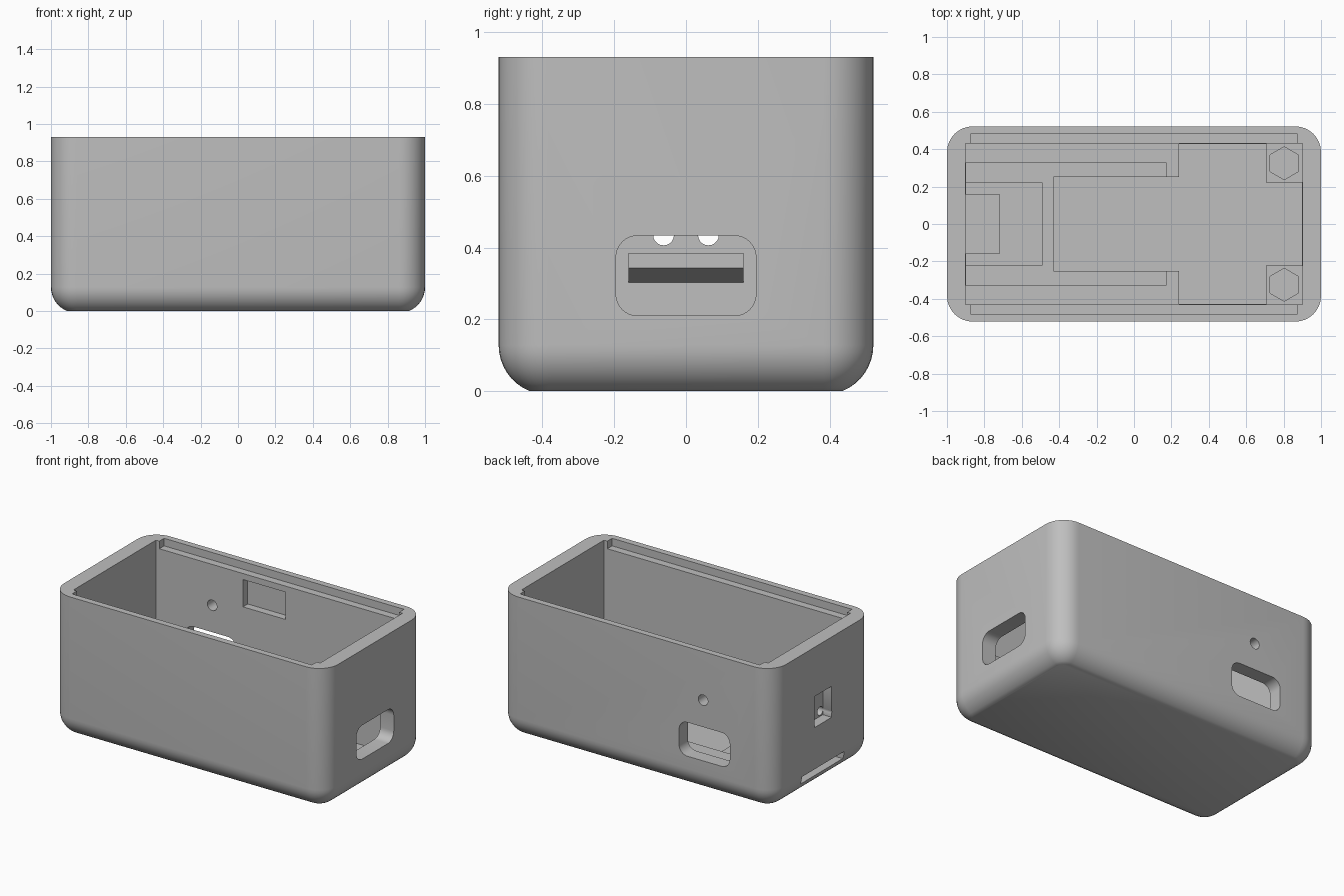
import bpy
import bmesh
from math import sin, cos, pi, radians

if "Cube" in bpy.data.objects:
    bpy.data.objects.remove(bpy.data.objects["Cube"])

grey = bpy.data.materials.new("plain grey")
grey.use_nodes = True
grey.diffuse_color = (0.52, 0.52, 0.52, 1)
grey.node_tree.nodes["Principled BSDF"].inputs["Base Color"].default_value = (0.52, 0.52, 0.52, 1)

HALF_X, HALF_Y, HEIGHT = 1.0, 0.522, 0.93
WALL_X, WALL_Y = 0.9, 0.43      # inner wall positions
TOP = HEIGHT + 0.1


def rounded(u, v, hu, hv, r=0, steps=8):
    """Outline of a rectangle with optional rounded corners."""
    signs = [(1, 1), (-1, 1), (-1, -1), (1, -1)]
    if not r:
        return [(u + a * hu, v + b * hv) for a, b in signs]
    return [(u + a * (hu - r) + r * cos(t), v + b * (hv - r) + r * sin(t))
            for k, (a, b) in enumerate(signs)
            for t in [(k + i / steps) * pi / 2 for i in range(steps + 1)]]


def rect(u0, u1, v0, v1, r=0):
    return rounded((u0 + u1) / 2, (v0 + v1) / 2, (u1 - u0) / 2, (v1 - v0) / 2, r)


def polygon(u, v, r, n):
    return [(u + r * cos(pi / 2 + 2 * pi * i / n), v + r * sin(pi / 2 + 2 * pi * i / n))
            for i in range(n)]


def loft(name, rings):
    """Closed solid through a list of equal-length rings of 3D points."""
    bm = bmesh.new()
    loops = [[bm.verts.new(p) for p in ring] for ring in rings]
    for a, b in zip(loops, loops[1:]):
        for i in range(len(a)):
            j = (i + 1) % len(a)
            bm.faces.new((a[i], a[j], b[j], b[i]))
    bm.faces.new(loops[0])
    bm.faces.new(loops[-1])
    bmesh.ops.recalc_face_normals(bm, faces=bm.faces)
    mesh = bpy.data.meshes.new(name)
    bm.to_mesh(mesh)
    bm.free()
    mesh.materials.append(grey)
    obj = bpy.data.objects.new(name, mesh)
    bpy.context.collection.objects.link(obj)
    return obj


def prism(name, outline, axis, lo, hi):
    """Extrude a 2D outline along axis 0, 1 or 2."""
    def place(u, v, w):
        p = [u, v]
        p.insert(axis, w)
        return p
    return loft(name, [[place(u, v, w) for u, v in outline] for w in (lo, hi)])


def activate(obj):
    bpy.ops.object.select_all(action='DESELECT')
    obj.select_set(True)
    bpy.context.view_layer.objects.active = obj


def cut(obj, outline, axis, lo, hi):
    cutter = prism("cutter", outline, axis, lo, hi)
    cutter.hide_render = True
    mod = obj.modifiers.new("cut", 'BOOLEAN')
    mod.operation = 'DIFFERENCE'
    mod.solver = 'EXACT'
    mod.object = cutter
    activate(obj)
    bpy.ops.object.modifier_apply(modifier=mod.name)
    bpy.data.objects.remove(cutter)


# Outer shell: rounded upright corners, ball-rounded lower edge trimmed flat
R, SEAM = 0.138, 0.128
rings = [[(x, y, HEIGHT) for x, y in rounded(0, 0, HALF_X, HALF_Y, R)]]
for i in range(9):
    a = i / 8 * radians(68)
    inset = R * (1 - cos(a))
    z = 0 if i == 8 else SEAM - R * sin(a)
    rings.append([(x, y, z) for x, y in
                  rounded(0, 0, HALF_X - inset, HALF_Y - inset, R * cos(a))])
case = loft("case_body", rings)

# Cavity, leaving a raised board holder at the -x end
cut(case, rect(-WALL_X, WALL_X, -WALL_Y, WALL_Y), 2, 0.2, TOP)
cut(case, rect(0.24, WALL_X - 0.001, -WALL_Y + 0.001, WALL_Y - 0.001), 2, 0.1, 0.3)
cut(case, rect(-WALL_X + 0.001, 0.17, -0.33, 0.33), 2, 0.15, 0.3)
cut(case, rect(-0.43, 0.3, -0.25, 0.25), 2, 0.1, 0.3)

# Lid groove along both long walls
cut(case, rect(-0.875, 0.875, -0.48, 0.48), 2, HEIGHT - 0.05, TOP)

# Low slot through the -x wall, continuing as a pocket in the holder
cut(case, rect(-1.1, -0.49, -0.22, 0.22), 2, 0.075, 0.125)
cut(case, rect(-WALL_X + 0.002, -0.49, -0.22, 0.22), 2, 0.076, 0.3)

# Rounded ports in the +x wall and the back wall, with a small round hole
cut(case, rect(-0.195, 0.195, 0.21, 0.433, 0.06), 0, 0.8, 1.1)
cut(case, rect(-0.685, -0.315, 0.21, 0.433, 0.06), 1, 0.4, 0.6)
cut(case, polygon(-0.49, 0.61, 0.035, 24), 1, 0.4, 0.6)

# Shallow pocket inside the back wall
cut(case, rect(-0.265, 0.045, 0.66, 0.84), 1, 0.4, 0.48)

# Recessed window in the -x wall with two small round holes
cut(case, rect(-0.09, 0.09, 0.4, 0.605), 0, -1.1, -0.935)
for y in (-0.0625, 0.0625):
    cut(case, polygon(y, 0.435, 0.029, 20), 0, -1.05, -0.8)

# Corner posts with hexagonal nut pockets
posts = []
for side, name in ((-1, "front_nut_post"), (1, "back_nut_post")):
    lo, hi = sorted((side * 0.222, side * (WALL_Y + 0.01)))
    post = prism(name, rect(0.705, WALL_X + 0.01, lo, hi), 2, 0.09, 0.35)
    cut(post, polygon(0.803, side * 0.325, 0.088, 6), 2, 0.2, 0.5)
    posts.append(post)

# Wedge-shaped catch on the -x inner wall
catch = prism("board_catch", [(-0.91, 0.3), (-0.72, 0.343), (-0.72, 0.385), (-0.91, 0.385)],
              1, -0.16, 0.16)

for obj in [case, catch] + posts:
    activate(obj)
    bpy.ops.object.shade_smooth_by_angle(angle=radians(30))
